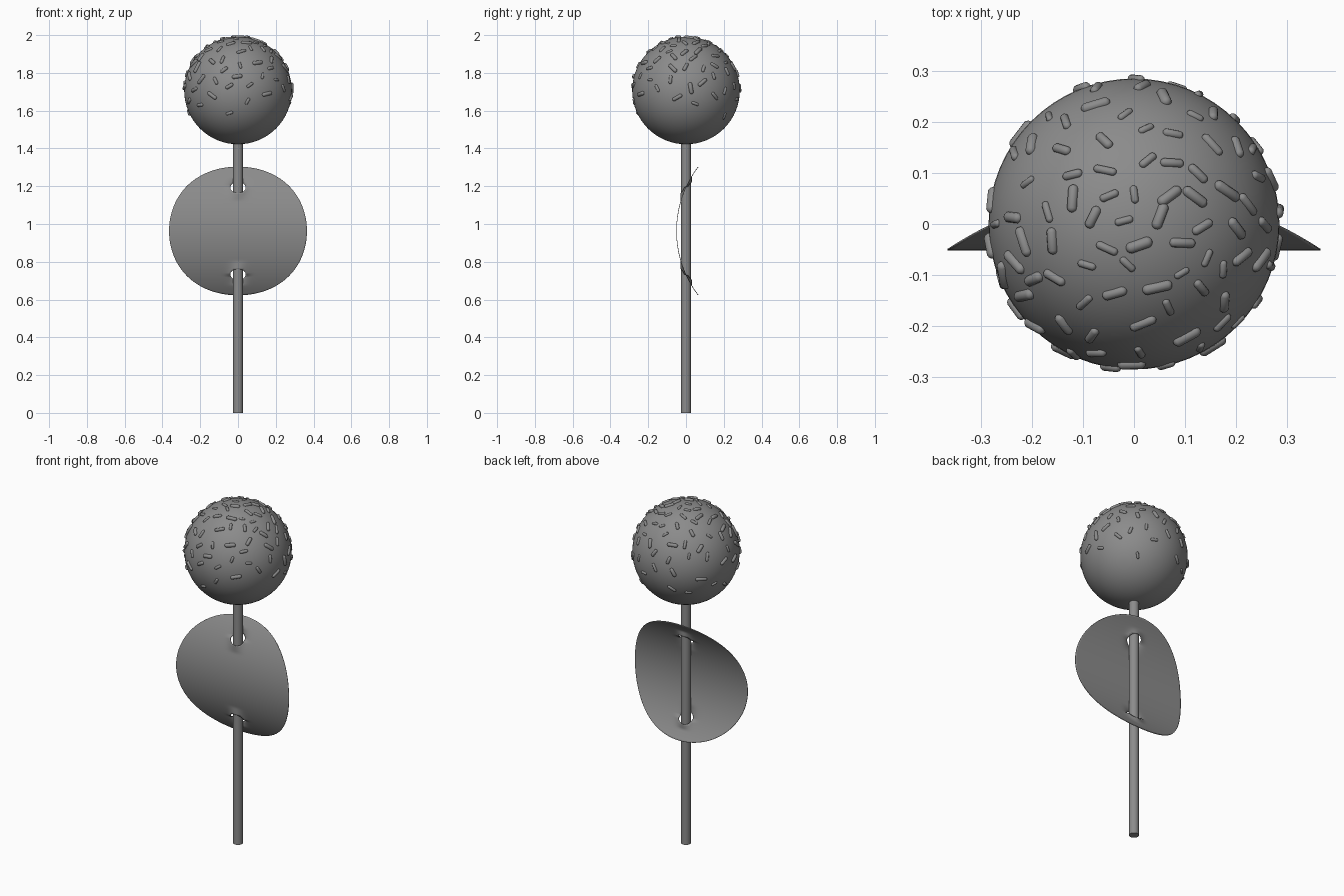
import bpy, bmesh, math, random
from mathutils import Vector, Matrix

if "Cube" in bpy.data.objects:
    bpy.data.objects.remove(bpy.data.objects["Cube"])

random.seed(7)
BALL_C, BALL_R = Vector((0, 0, 1.707)), 0.285
CARD_Z, CARD_R, BEND_R = 0.963, 0.365, 0.56
STICK_R = 0.026

# One dark grey for all parts
grey = bpy.data.materials.new("dark_grey")
grey.diffuse_color = (0.26, 0.26, 0.26, 1)
grey.use_nodes = True
grey.node_tree.nodes["Principled BSDF"].inputs["Base Color"].default_value = grey.diffuse_color


def finish(bm, name, angle=40):
    mesh = bpy.data.meshes.new(name)
    bm.to_mesh(mesh)
    bm.free()
    mesh.materials.append(grey)
    obj = bpy.data.objects.new(name, mesh)
    bpy.context.collection.objects.link(obj)
    bpy.ops.object.select_all(action='DESELECT')
    obj.select_set(True)
    bpy.context.view_layer.objects.active = obj
    bpy.ops.object.shade_smooth_by_angle(angle=math.radians(angle))
    return obj


# Stick, running up into the ball
bm = bmesh.new()
bmesh.ops.create_cone(bm, cap_ends=True, segments=32, radius1=STICK_R, radius2=STICK_R,
                      depth=1.6, matrix=Matrix.Translation((0, 0, 0.8)))
finish(bm, "stick")

# Cake ball
bm = bmesh.new()
bmesh.ops.create_uvsphere(bm, u_segments=64, v_segments=32, radius=BALL_R,
                          matrix=Matrix.Translation(BALL_C))
finish(bm, "cake_ball")

# Sprinkles: small capsules lying on the ball, denser towards the top
bm = bmesh.new()
spots = []
for _ in range(4000):
    if len(spots) == 105:
        break
    h = -0.5 + 1.5 * math.sqrt(random.random())
    a = random.uniform(0, math.tau)
    w = math.sqrt(1 - h * h)
    n = Vector((w * math.cos(a), w * math.sin(a), h))
    if any((n - s).length < 0.25 - 0.1 * h for s in spots):
        continue
    spots.append(n)
    radius = random.uniform(0.007, 0.0115)
    half = radius * random.uniform(1.3, 2.0)
    turn = n.to_track_quat('Z', 'Y').to_matrix().to_4x4()
    spin = Matrix.Rotation(random.uniform(0, math.tau), 4, 'Z')
    lay = Matrix.Rotation(math.pi / 2, 4, 'X')
    made = bmesh.ops.create_uvsphere(bm, u_segments=12, v_segments=7, radius=radius)["verts"]
    for v in made:
        v.co.z += math.copysign(half, v.co.z)
    bmesh.ops.transform(bm, verts=made,
                        matrix=Matrix.Translation(BALL_C + n * (BALL_R - 0.001)) @ turn @ spin @ lay)
finish(bm, "sprinkles", 60)

# Round card: square grid mapped onto a disc
bm = bmesh.new()
bmesh.ops.create_grid(bm, x_segments=80, y_segments=80, size=1)
for v in bm.verts:
    x, y = v.co.x, v.co.y
    v.co = (CARD_R * x * math.sqrt(1 - y * y / 2), CARD_R * y * math.sqrt(1 - x * x / 2), 0)

# Two oval holes for the stick
HOLE_S, HOLE_W, HOLE_H = 0.237, 0.041, 0.031


def hole_pos(p):
    return Vector((p.x / HOLE_W, (abs(p.y) - HOLE_S) / HOLE_H))


bmesh.ops.delete(bm, geom=[f for f in bm.faces if hole_pos(f.calc_center_median()).length < 1],
                 context='FACES')
for v in bm.verts:
    q = hole_pos(v.co)
    if v.is_boundary and q.length < 2:
        q.normalize()
        v.co.x = q.x * HOLE_W
        v.co.y = math.copysign(HOLE_S + q.y * HOLE_H, v.co.y)

# Bend the card back at top and bottom, and let the stick push the hole edges apart
for v in bm.verts:
    x, s = v.co.x, v.co.y
    y = -0.05 + BEND_R * (1 - math.cos(s / BEND_R))
    d = abs(s) - HOLE_S
    fade = math.exp(-(x / 0.038) ** 2)
    if d < 0:
        y += fade * (min(y, -0.027) - y)
    else:
        y += fade * (max(y, 0.029) - y)
    v.co = (x, y, CARD_Z + BEND_R * math.sin(s / BEND_R))
card = finish(bm, "round_card")
mod = card.modifiers.new("thickness", 'SOLIDIFY')
mod.thickness = 0.003
mod.offset = 0
